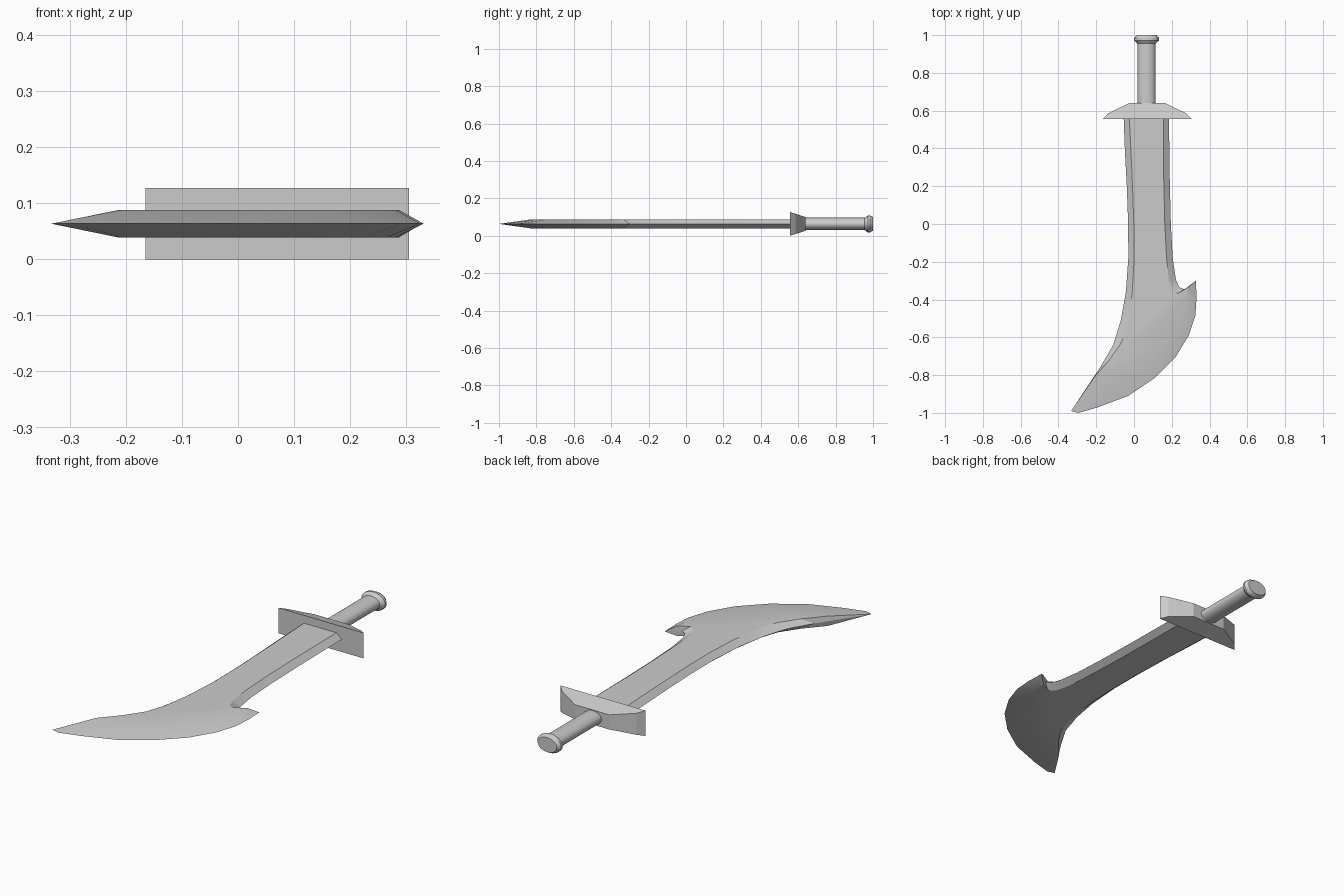
import bpy, bmesh, math

if "Cube" in bpy.data.objects:
    bpy.data.objects.remove(bpy.data.objects["Cube"])

MID = 0.0635      # height of the sword's middle plane
CX = 0.067        # x of the grip axis


def loft(name, rings, smooth=None):
    """Bridge a stack of equal-length closed rings and cap both ends."""
    bm = bmesh.new()
    vs = [[bm.verts.new(p) for p in ring] for ring in rings]
    n = len(vs[0])
    for a, b in zip(vs, vs[1:]):
        for i in range(n):
            j = (i + 1) % n
            bm.faces.new((a[i], a[j], b[j], b[i]))
    bm.faces.new(vs[0][::-1])
    bm.faces.new(vs[-1])
    bmesh.ops.recalc_face_normals(bm, faces=bm.faces)
    me = bpy.data.meshes.new(name)
    bm.to_mesh(me)
    bm.free()
    ob = bpy.data.objects.new(name, me)
    bpy.context.collection.objects.link(ob)
    if smooth:
        bpy.context.view_layer.objects.active = ob
        ob.select_set(True)
        bpy.ops.object.shade_smooth_by_angle(angle=math.radians(smooth))
        ob.select_set(False)
    return ob


# Blade: sharp outline on the middle plane, paired with the flat's border
# spine, tip, belly, hook, back edge: (edge x, edge y, flat x, flat y)
profile = [
    (-.055, .57, -.025, .57), (-.048, .38, -.016, .38), (-.038, .2, -.008, .2),
    (-.031, 0, -.001, 0), (-.030, -.18, .001, -.18), (-.043, -.36, -.010, -.37),
    (-.070, -.51, -.034, -.53), (-.110, -.64, -.068, -.63),
    (-.180, -.76, -.130, -.72), (-.333, -.99, -.213, -.815),
    (-.295, -1.0, -.205, -.825), (-.190, -.97, -.120, -.79),
    (-.030, -.91, -.010, -.735), (.110, -.815, .085, -.675),
    (.220, -.705, .165, -.60), (.290, -.59, .225, -.52),
    (.325, -.485, .265, -.43), (.331, -.39, .281, -.38),
    (.328, -.30, .287, -.335), (.290, -.333, .262, -.350),
    (.265, -.345, .232, -.368), (.240, -.335, .202, -.350),
    (.222, -.295, .185, -.30), (.205, -.18, .172, -.18),
    (.195, 0, .163, 0), (.189, .25, .157, .25), (.185, .57, .155, .57),
]
flat = lambda z: [(p[2], p[3], z) for p in profile]
edge = [(p[0], p[1], MID) for p in profile]
loft("blade", [flat(MID - .0245), edge, flat(MID + .0245)], smooth=25)

# Guard: thins in height toward the grip
guard = [(-.165, .556), (-.137, .586), (-.025, .64), (.165, .64),
         (.275, .586), (.305, .556)]
half = lambda y: .0635 - (y - .556) * .32
loft("guard", [[(x, y, MID + s * half(y)) for x, y in guard] for s in (-1, 1)])


def oval(y, r, n=24):
    return [(CX + r * math.cos(2 * math.pi * i / n), y,
             MID + .69 * r * math.sin(2 * math.pi * i / n)) for i in range(n)]


# Grip and flared pommel share an oval section
loft("grip", [oval(.62, .048), oval(.96, .048)], smooth=30)
loft("pommel", [oval(.955, .048), oval(.972, .066), oval(.984, .066),
                oval(1.0, .053)], smooth=30)
